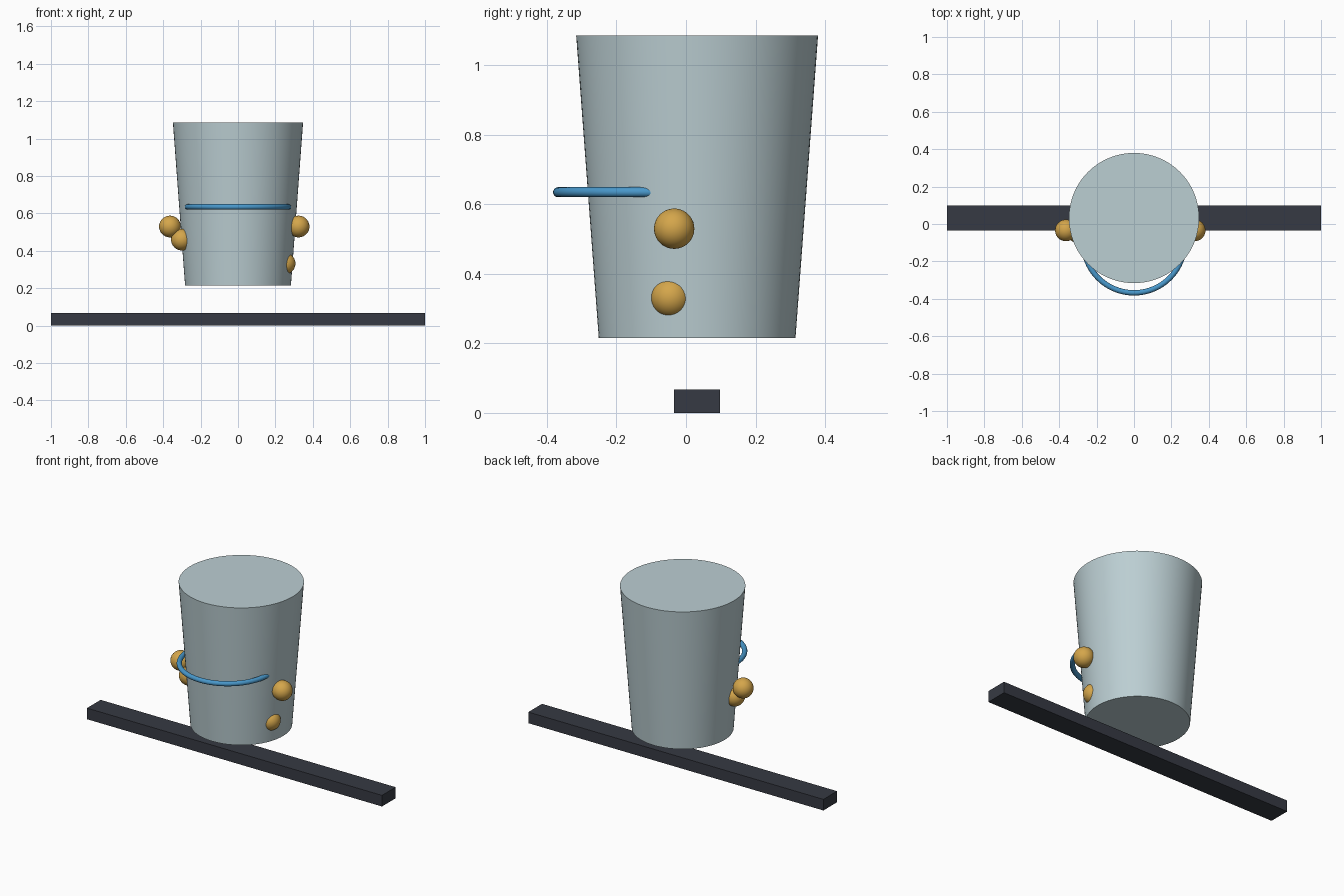
import bpy
import math

if "Cube" in bpy.data.objects:
    bpy.data.objects.remove(bpy.data.objects["Cube"], do_unlink=True)


def material(name, rgb):
    mat = bpy.data.materials.new(name)
    mat.use_nodes = True
    mat.diffuse_color = (*rgb, 1)
    mat.node_tree.nodes["Principled BSDF"].inputs["Base Color"].default_value = (*rgb, 1)
    return mat


def finish(name, mat):
    obj = bpy.context.object
    obj.name = name
    obj.data.materials.append(mat)
    bpy.ops.object.shade_smooth_by_angle(angle=math.radians(35))
    return obj


pale = material("pale blue grey", (0.50, 0.62, 0.65))
dark = material("dark slate", (0.037, 0.042, 0.056))
gold = material("warm gold", (0.66, 0.38, 0.07))
blue = material("sky blue", (0.065, 0.31, 0.59))

CENTRE_Y = 0.032

# Tapered closed body floating above the base
bottom, top = 0.215, 1.086
bpy.ops.mesh.primitive_cone_add(vertices=96, radius1=0.283, radius2=0.348, depth=top - bottom,
                                location=(0, CENTRE_Y, (bottom + top) / 2))
finish("body", pale)

# Long flat base bar
bpy.ops.mesh.primitive_cube_add(size=1, location=(0, CENTRE_Y, 0.034))
bpy.context.object.scale = (2, 0.132, 0.068)
bpy.ops.object.transform_apply(location=False, rotation=False, scale=True)
finish("base_bar", dark)

# Ring that emerges from the front of the body
bpy.ops.mesh.primitive_torus_add(major_segments=96, minor_segments=20, major_radius=0.27,
                                 minor_radius=0.0145, location=(0, -0.098, 0.635))
finish("front_ring", blue)

# Equal round knobs partly sunk into both sides
knobs = {
    "left_upper_knob": (0.324, -0.034, 0.53),
    "left_lower_knob": (0.249, -0.043, 0.332),
    "right_upper_knob": (-0.364, -0.034, 0.53),
    "right_lower_knob": (-0.30, -0.043, 0.46),
}
for name, place in knobs.items():
    bpy.ops.mesh.primitive_uv_sphere_add(segments=40, ring_count=20, radius=0.058, location=place)
    finish(name, gold)
